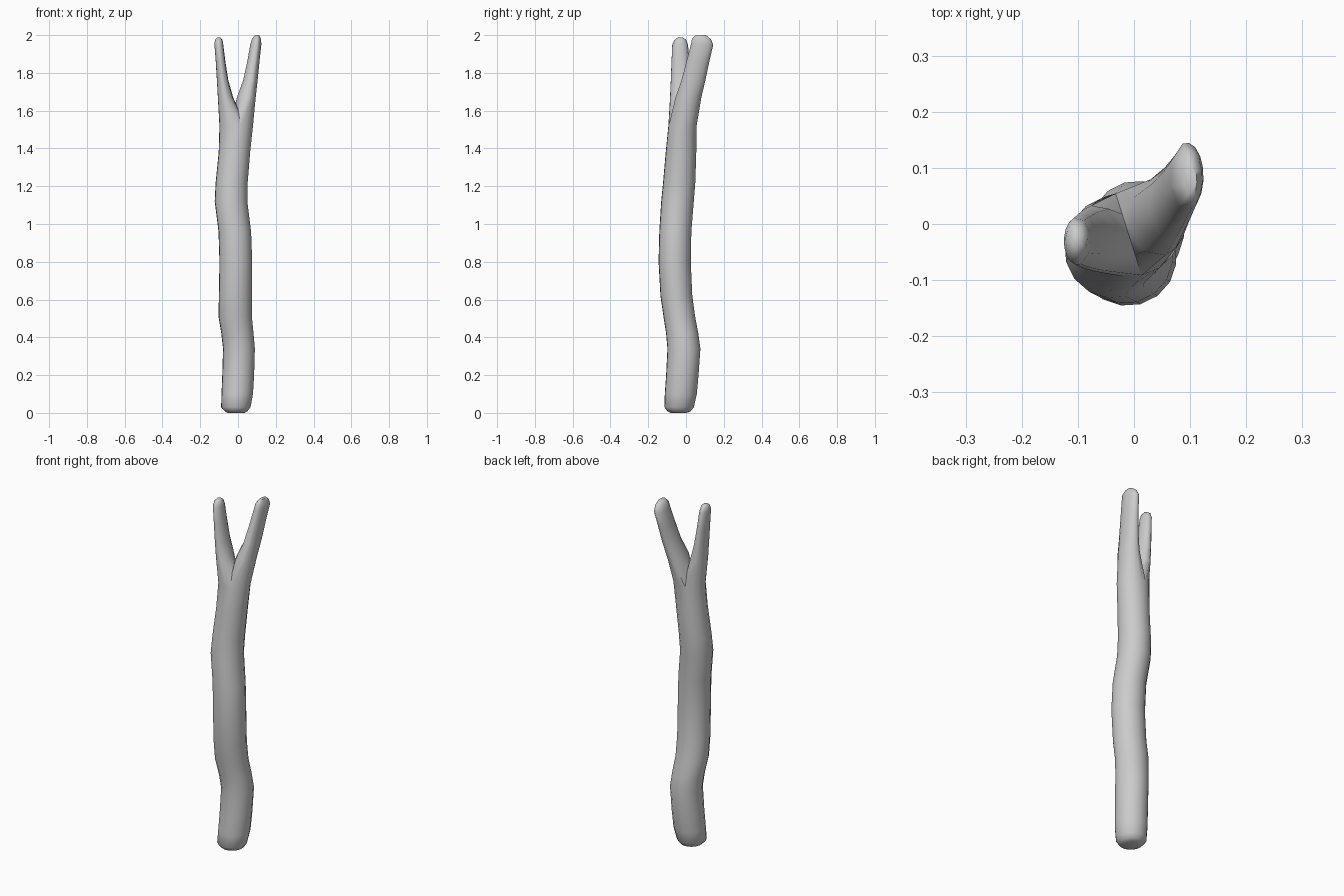
import bpy, bmesh
from math import sin, cos, radians, pi
from mathutils import Vector

if "Cube" in bpy.data.objects:
    bpy.data.objects.remove(bpy.data.objects["Cube"])

N = 16                      # sides of the trunk
TILT = radians(-75)         # direction of the front end of the fork seam
bm = bmesh.new()


def section(row, angles):
    """Elliptical ring from (z, x min, x max, y min, y max)."""
    z, x0, x1, y0, y1 = row
    cx, cy, rx, ry = (x0 + x1) / 2, (y0 + y1) / 2, (x1 - x0) / 2, (y1 - y0) / 2
    return [bm.verts.new((cx + rx * cos(a), cy + ry * sin(a), z)) for a in angles]


def bridge(a, b):
    for i in range(len(a)):
        j = (i + 1) % len(a)
        bm.faces.new((a[i], a[j], b[j], b[i]))


def loft(rows, angles, ring=None):
    for row in rows:
        new = section(row, angles)
        if ring:
            bridge(ring, new)
        ring = new
    return ring


# Wavy trunk with rounded foot
round_angles = [TILT + 2 * pi * i / N for i in range(N)]
trunk = [
    (0.0, -0.055, 0.035, -0.08, 0.005),
    (0.008, -0.07, 0.05, -0.098, 0.025),
    (0.03, -0.09, 0.067, -0.115, 0.042),
    (0.10, -0.088, 0.08, -0.113, 0.058),
    (0.20, -0.084, 0.086, -0.106, 0.067),
    (0.34, -0.08, 0.09, -0.099, 0.077),
    (0.42, -0.089, 0.083, -0.106, 0.066),
    (0.51, -0.104, 0.074, -0.12, 0.049),
    (0.62, -0.102, 0.074, -0.136, 0.034),
    (0.80, -0.099, 0.076, -0.146, 0.026),
    (0.96, -0.104, 0.07, -0.142, 0.029),
    (1.12, -0.124, 0.05, -0.132, 0.042),
    (1.22, -0.119, 0.052, -0.122, 0.05),
    (1.38, -0.103, 0.065, -0.108, 0.055),
    (1.52, -0.099, 0.08, -0.094, 0.057),
]
first = section(trunk[0], round_angles)
bm.faces.new(first[::-1])
top = loft(trunk[1:], round_angles, first)

# Saddle-shaped seam between the two branches, front to back
front, back = top[0], top[N // 2]
seam = []
for t, z in ((0.25, 1.60), (0.5, 1.635), (0.75, 1.60)):
    p = front.co.lerp(back.co, t)
    seam.append(bm.verts.new((p.x, p.y, z)))

# Each branch grows from half the trunk ring plus the seam
right_loop = top[:N // 2 + 1] + seam[::-1]
left_loop = top[N // 2:] + [front] + seam
outer = [pi * i / 8 for i in range(9)]
inner = [pi + pi * i / 4 for i in range(1, 4)]
right_angles = [TILT + a for a in outer + inner]
left_angles = [TILT + pi + a for a in outer + inner]

right_rows = [
    (1.67, -0.008, 0.094, -0.058, 0.082),
    (1.76, 0.026, 0.104, -0.026, 0.103),
    (1.86, 0.048, 0.114, 0.0, 0.124),
    (1.95, 0.064, 0.124, 0.024, 0.145),
    (1.98, 0.073, 0.122, 0.03, 0.131),
    (2.0, 0.09, 0.112, 0.05, 0.105),
]
left_rows = [
    (1.67, -0.107, -0.024, -0.085, 0.035),
    (1.76, -0.112, -0.05, -0.081, 0.028),
    (1.86, -0.118, -0.066, -0.077, 0.02),
    (1.95, -0.125, -0.077, -0.073, 0.012),
    (1.975, -0.122, -0.082, -0.06, 0.002),
    (1.987, -0.11, -0.093, -0.043, -0.016),
]
bm.faces.new(loft(right_rows, right_angles, right_loop))
bm.faces.new(loft(left_rows, left_angles, left_loop))

bmesh.ops.recalc_face_normals(bm, faces=bm.faces[:])
mesh = bpy.data.meshes.new("forked_stick")
bm.to_mesh(mesh)
bm.free()
stick = bpy.data.objects.new("forked_stick", mesh)
bpy.context.collection.objects.link(stick)
bpy.context.view_layer.objects.active = stick
stick.select_set(True)
bpy.ops.object.shade_smooth_by_angle(angle=radians(60))
